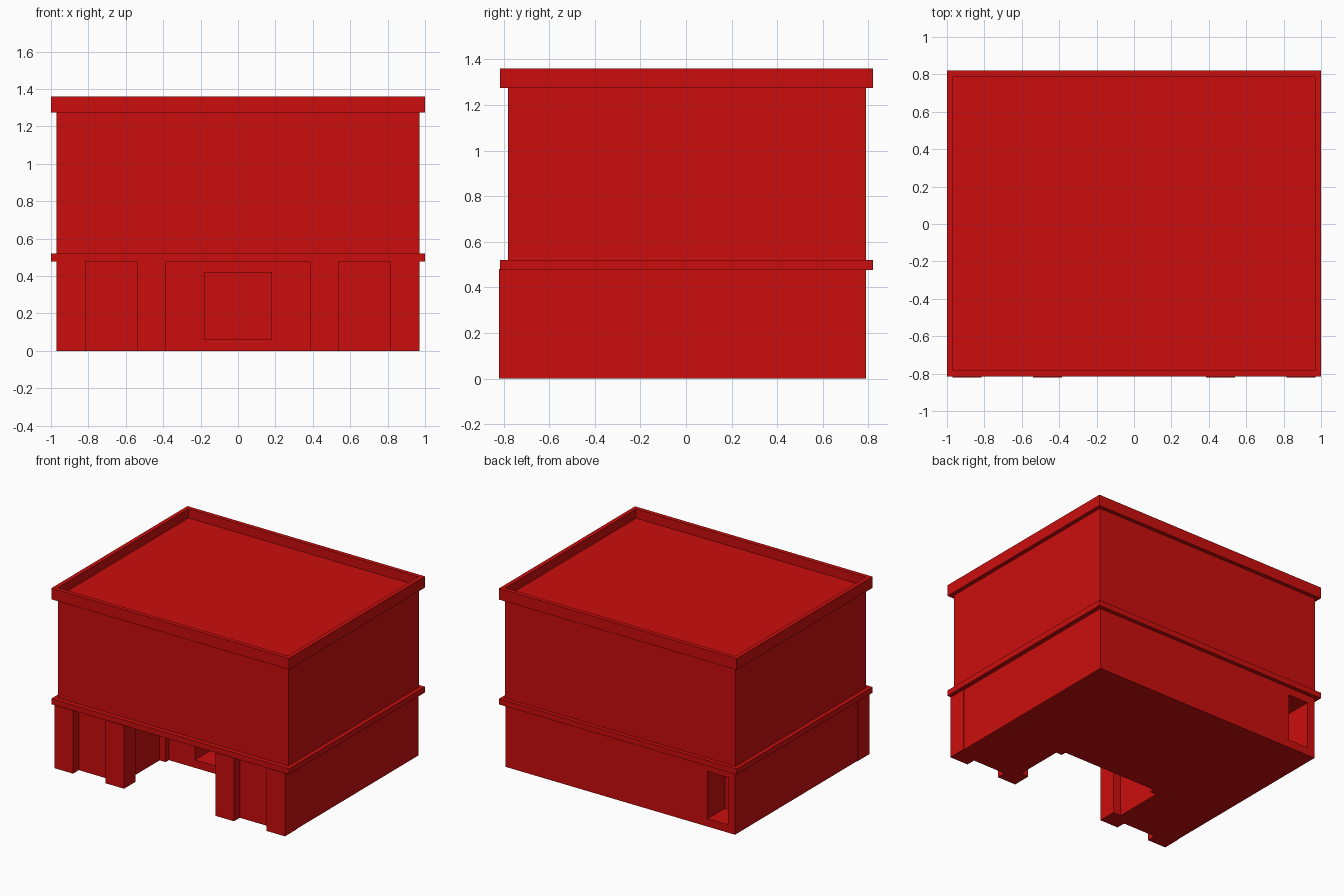
import bpy, bmesh
from mathutils import Vector

if "Cube" in bpy.data.objects:
    bpy.data.objects.remove(bpy.data.objects["Cube"])

red = bpy.data.materials.new("red")
red.use_nodes = True
red.diffuse_color = (0.6, 0.004, 0.004, 1)
red.node_tree.nodes["Principled BSDF"].inputs["Base Color"].default_value = red.diffuse_color


def finish(name, bm):
    bmesh.ops.recalc_face_normals(bm, faces=bm.faces)
    mesh = bpy.data.meshes.new(name)
    bm.to_mesh(mesh)
    bm.free()
    mesh.materials.append(red)
    obj = bpy.data.objects.new(name, mesh)
    bpy.context.collection.objects.link(obj)
    return obj


def prism(outline, z0, z1):
    bm = bmesh.new()
    face = bm.faces.new([bm.verts.new((x, y, z0)) for x, y in outline])
    side = bmesh.ops.extrude_face_region(bm, geom=[face])["geom"]
    top = [v for v in side if isinstance(v, bmesh.types.BMVert)]
    bmesh.ops.translate(bm, verts=top, vec=(0, 0, z1 - z0))
    return bm


def box(name, x0, x1, y0, y1, z0, z1):
    return finish(name, prism([(x0, y0), (x1, y0), (x1, y1), (x0, y1)], z0, z1))


def cut(target, cutter):
    mod = target.modifiers.new("opening", "BOOLEAN")
    mod.operation = "DIFFERENCE"
    mod.solver = "EXACT"
    mod.object = cutter
    bpy.context.view_layer.objects.active = target
    bpy.ops.object.modifier_apply(modifier=mod.name)
    bpy.data.objects.remove(cutter)


# Ground storey: half footprint with piers, shallow bays and central porch, mirrored
FRONT, BAY, PIER_BACK = -0.82, -0.75, -0.68
half = [
    (0.40, -0.26), (0.40, -0.30), (0.45, -0.30), (0.45, PIER_BACK),
    (0.385, PIER_BACK), (0.385, FRONT), (0.54, FRONT), (0.54, BAY),
    (0.815, BAY), (0.815, FRONT), (0.97, FRONT), (0.97, PIER_BACK),
    (0.966, PIER_BACK), (0.966, 0.79),
]
outline = half + [(-x, y) for x, y in reversed(half)]
ground = finish("ground_storey", prism(outline, 0, 0.48))

# Entrance and rear doorway recesses
SILL, HEAD = 0.06, 0.42
cut(ground, box("entrance_cutter", -0.18, 0.18, -0.4, -0.06, SILL, HEAD))
cut(ground, box("rear_door_cutter", -0.905, -0.735, 0.58, 0.9, SILL, HEAD))
box("entrance_door_leaf", -0.18, 0.045, -0.068, -0.06, SILL, HEAD)

# Ledge between the storeys and the upper storey
box("middle_ledge", -1, 1, -0.815, 0.82, 0.477, 0.52)
box("upper_storey", -0.97, 0.97, -0.78, 0.79, 0.52, 1.28)

# Roof cornice with a sunken roof inside the parapet
bm = prism([(-1, -0.815), (1, -0.815), (1, 0.82), (-1, 0.82)], 1.275, 1.36)
bmesh.ops.recalc_face_normals(bm, faces=bm.faces)
roof = max(bm.faces, key=lambda f: f.calc_center_median().z)
bmesh.ops.inset_region(bm, faces=[roof], thickness=0.045)
inner = bmesh.ops.extrude_face_region(bm, geom=[roof])["geom"]
bmesh.ops.delete(bm, geom=[roof], context="FACES")
moved = [v for v in inner if isinstance(v, bmesh.types.BMVert)]
bmesh.ops.translate(bm, verts=moved, vec=Vector((0, 0, -0.07)))
finish("roof_parapet", bm)
